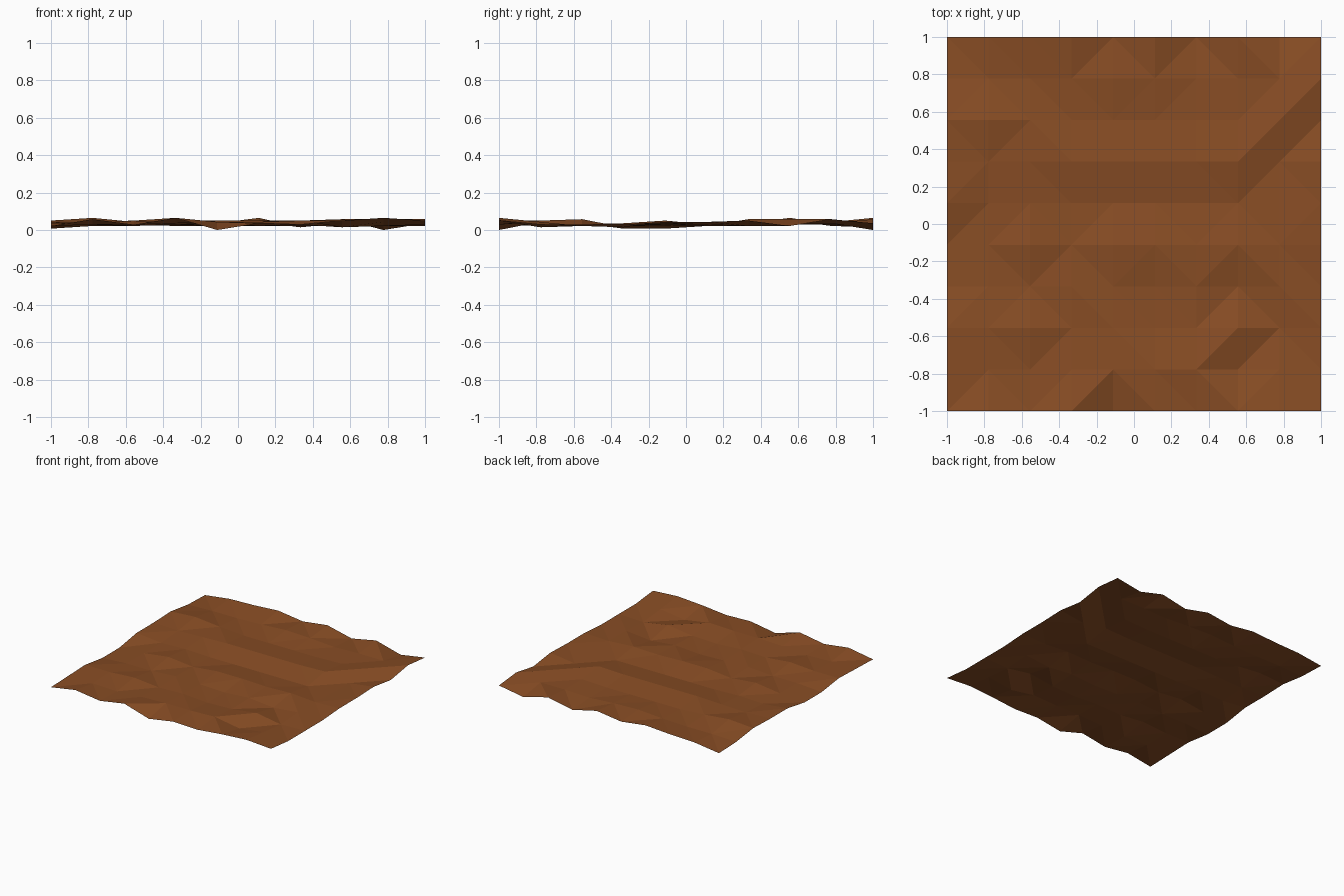
import bpy
import bmesh

# Remove the default cube if it is there
cube = bpy.data.objects.get("Cube")
if cube:
    bpy.data.objects.remove(cube, do_unlink=True)

CELLS = 9          # quads along each side
SIZE = 2.0         # side length of the patch
STEP = 0.0072      # height of one relief level

# Relief levels of the ground, one string per row from front to back,
# each running from the right side of the model to its left
RELIEF = [
    "3849054797",
    "4435667264",
    "5574534834",
    "1335435254",
    "1374776756",
    "6343333346",
    "6567777837",
    "7964444583",
    "3445764558",
    "2679592805",
]


def make_material(name, colour):
    """Flat material shown alike in the viewport and in a render."""
    material = bpy.data.materials.new(name)
    material.use_nodes = True
    material.diffuse_color = colour
    shader = material.node_tree.nodes["Principled BSDF"]
    shader.inputs["Base Color"].default_value = colour
    shader.inputs["Roughness"].default_value = 0.9
    return material


def relief_height(co):
    """Height of the ground at a grid point."""
    column = round((co.x / SIZE + 0.5) * CELLS)
    row = round((co.y / SIZE + 0.5) * CELLS)
    return int(RELIEF[row][column]) * STEP


def make_ground(name, material):
    """Square grid raised to the relief, each quad folded on its short diagonal."""
    bm = bmesh.new()
    bmesh.ops.create_grid(bm, x_segments=CELLS, y_segments=CELLS, size=SIZE / 2)
    for vert in bm.verts:
        vert.co.z = relief_height(vert.co)
    bmesh.ops.triangulate(bm, faces=bm.faces[:], quad_method='SHORT_EDGE')
    for face in bm.faces:
        face.smooth = False

    mesh = bpy.data.meshes.new(name)
    bm.to_mesh(mesh)
    bm.free()
    mesh.materials.append(material)
    ground = bpy.data.objects.new(name, mesh)
    bpy.context.collection.objects.link(ground)
    return ground


# Low-poly patch of bare earth
earth_brown = make_material("earth brown", (0.25, 0.075, 0.018, 1.0))
make_ground("ground_patch", earth_brown)
